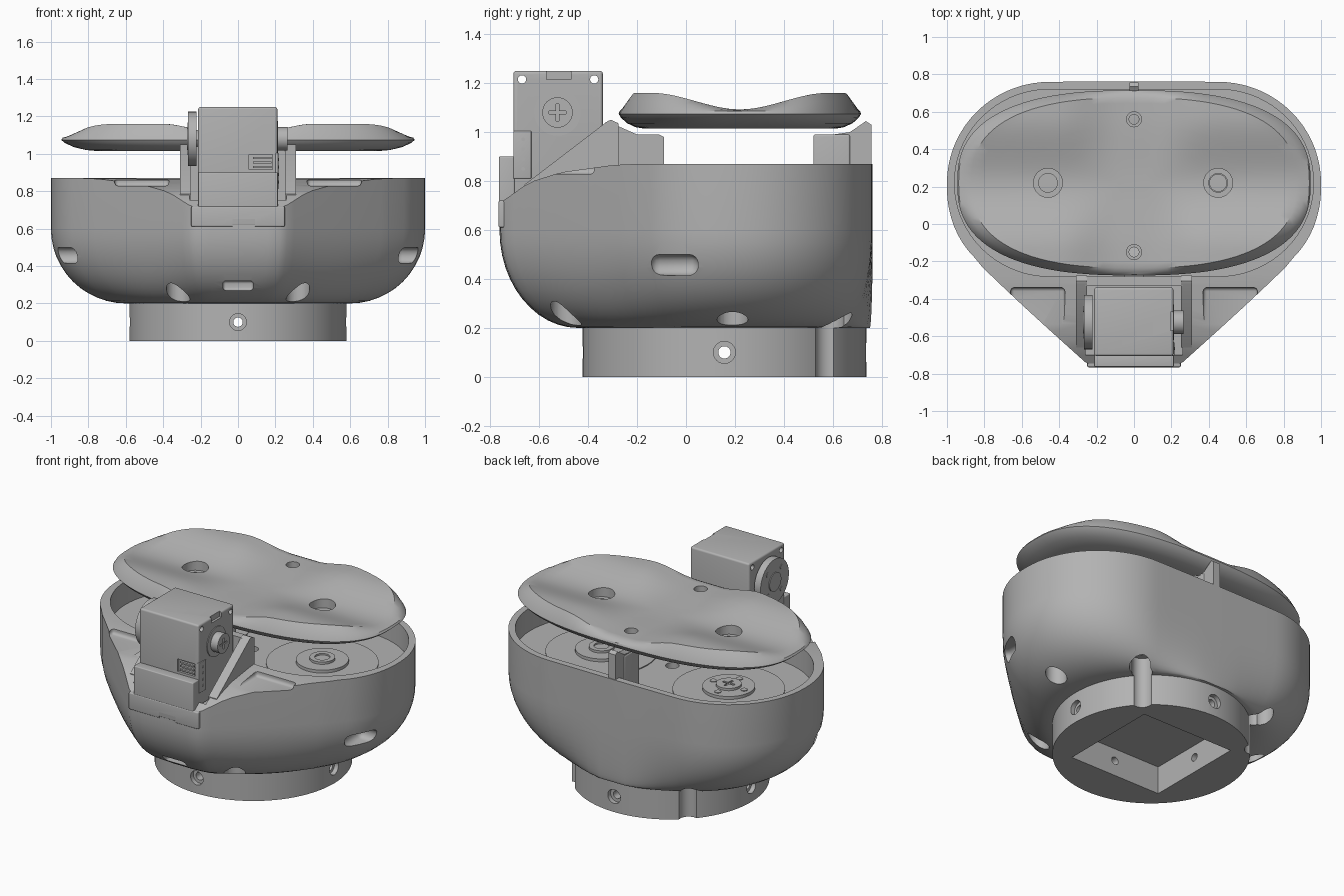
import bpy, bmesh
from math import sin, cos, pi, radians, hypot, copysign
from mathutils import Matrix, Vector

if "Cube" in bpy.data.objects:
    bpy.data.objects.remove(bpy.data.objects["Cube"])

TONE = (0.45, 0.45, 0.45, 1)
grey = bpy.data.materials.new("plain grey")
grey.use_nodes = True
grey.diffuse_color = TONE
grey.node_tree.nodes["Principled BSDF"].inputs["Base Color"].default_value = TONE


def finish(name, bm):
    bmesh.ops.recalc_face_normals(bm, faces=bm.faces)
    mesh = bpy.data.meshes.new(name)
    bm.to_mesh(mesh)
    bm.free()
    mesh.materials.append(grey)
    ob = bpy.data.objects.new(name, mesh)
    bpy.context.collection.objects.link(ob)
    return ob


def box(name, x, y, z, bevel=0.0):
    bm = bmesh.new()
    size = Vector((x[1] - x[0], y[1] - y[0], z[1] - z[0]))
    mid = Vector((x[0] + x[1], y[0] + y[1], z[0] + z[1])) / 2
    bmesh.ops.create_cube(bm, size=1, matrix=Matrix.Translation(mid) @ Matrix.Diagonal((*size, 1)))
    if bevel:
        bmesh.ops.bevel(bm, geom=bm.edges[:], offset=bevel, segments=4, affect='EDGES', profile=0.5)
    return finish(name, bm)


def cyl(name, centre, r, depth, axis='Z', sides=32):
    bm = bmesh.new()
    turn = {'X': Matrix.Rotation(pi / 2, 4, 'Y'), 'Y': Matrix.Rotation(pi / 2, 4, 'X'),
            'Z': Matrix.Identity(4)}[axis]
    bmesh.ops.create_cone(bm, cap_ends=True, segments=sides, radius1=r, radius2=r,
                          depth=depth, matrix=Matrix.Translation(centre) @ turn)
    return finish(name, bm)


def extrude(name, pts, offset):
    """Extrude a flat profile of 3D points along an offset."""
    bm = bmesh.new()
    face = bm.faces.new([bm.verts.new(p) for p in pts])
    new = bmesh.ops.extrude_face_region(bm, geom=[face])["geom"]
    bmesh.ops.translate(bm, vec=offset, verts=[v for v in new if isinstance(v, bmesh.types.BMVert)])
    return finish(name, bm)


def prism(name, pts, x0, x1):
    return extrude(name, [(x0, y, z) for y, z in pts], (x1 - x0, 0, 0))


def cut(ob, cutters):
    for c in cutters:
        mod = ob.modifiers.new("cut", 'BOOLEAN')
        mod.operation, mod.solver, mod.object = 'DIFFERENCE', 'EXACT', c
    bpy.context.view_layer.update()
    mesh = bpy.data.meshes.new_from_object(ob.evaluated_get(bpy.context.evaluated_depsgraph_get()))
    ob.modifiers.clear()
    ob.data = mesh
    for c in cutters:
        bpy.data.objects.remove(c)


def lerp_table(table, v):
    for (a, p), (b, q) in zip(table, table[1:]):
        if v <= b:
            return p + (q - p) * max(0, (v - a) / (b - a))
    return table[-1][1]


def smooth(t):
    t = min(1, max(0, t))
    return t * t * (3 - 2 * t)


def skin(bm, rings):
    for lo, hi in zip(rings, rings[1:]):
        for i in range(len(lo)):
            j = (i + 1) % len(lo)
            bm.faces.new((lo[i], lo[j], hi[j], hi[i]))


LOBE_X, MID_Y, BASE_Y, DECK = 0.45, 0.22, 0.157, 0.72

# Bowl: rounded triangular plan lofted down to a circle
half = [(0.08, -0.762), (0.16, -0.7605), (0.225, -0.757), (0.262, -0.738)]
for i in range(12):
    t = i / 12
    bulge = 0.016 * sin(pi * t / 2)
    half.append((0.3 + 0.54 * t + bulge, -0.704 + 0.534 * t - bulge))
for a in range(-45, 91, 5):
    r = 0.022 * (1 - smooth((a + 45) / 50))
    half.append((LOBE_X + (0.55 + r) * cos(radians(a)), MID_Y + (0.54 + r) * sin(radians(a))))
half += [(0.45 - 0.09 * i, 0.76 + 0.0007 * i) for i in range(1, 5)]
outline = half + [(-x, y) for x, y in reversed(half)]
slope = [(-0.76, 0.71), (-0.64, 0.795), (-0.51, 0.836), (-0.3, 0.865), (-0.2, 0.87)]
bm = bmesh.new()
rings = []
for step in range(14):
    a = min(step / 12, 1) * pi / 2
    ring = []
    for x, y in outline:
        dx, dy = x, y - BASE_Y
        k = 0.6 / hypot(dx, dy)
        s = k + (1 - k) * sin(a)
        z = lerp_table(slope, y) if step == 13 else 0.6 - 0.4 * cos(a)
        ring.append(bm.verts.new((dx * s, BASE_Y + dy * s, z)))
    rings.append(ring)
skin(bm, rings)
bm.faces.new(rings[0])
n, top = len(outline), rings[-1]
for i in range(len(half) - 1):
    bm.faces.new((top[i], top[i + 1], top[n - 2 - i], top[n - 1 - i]))
bowl = finish("bowl", bm)

# Two-lobed recess, motor well, slots, shallow pockets and underside vents
arc = [(LOBE_X + 0.51 * cos(radians(a)), MID_Y + 0.5 * sin(radians(a))) for a in range(-90, 91, 5)]
lobes = arc + [(-x, y) for x, y in reversed(arc)]
cutters = [extrude("recess", [(x, y, DECK) for x, y in lobes], (0, 0, 0.5)),
           box("well", (-0.26, 0.26), (-0.7, -0.33), (0.72, 1.2)),
           box("front_slot", (-0.08, 0.08), (-0.85, -0.55), (0.27, 0.32), 0.015),
           cyl("deck_hole", (0, 0.14, DECK), 0.04, 0.1)]
for s in (-1, 1):
    cutters.append(box("side_slot", sorted((s * 0.84, s * 1.1)), (-0.145, 0.05), (0.415, 0.5), 0.038))
    cutters.append(box("pocket", sorted((s * 0.37, s * 0.66)), (-0.57, -0.34), (0.828, 1), 0.02))
    for x, y in ((0.755, 0.19), (0.32, -0.49), (0.47, 0.615)):
        cutters.append(cyl("vent", (s * x, y, 0.22), 0.063, 0.24))
    cutters.append(cyl("groove", (s * 0.43, BASE_Y + 0.43, 0.2), 0.06, 0.26))
cut(bowl, cutters)

# Round foot with square socket, radial screw holes and corner grooves
foot = cyl("foot", (0, BASE_Y, 0.1025), 0.58, 0.205, sides=96)
cutters = [box("socket", (-0.33, 0.33), (BASE_Y - 0.33, BASE_Y + 0.33), (-0.1, 0.18))]
for axis, d in (('X', Vector((1, 0, 0))), ('Y', Vector((0, 1, 0)))):
    mid = Vector((0, BASE_Y, 0.1))
    cutters.append(cyl("hole", mid, 0.025, 2, axis))
    for s in (-1, 1):
        cutters.append(cyl("sink", mid + d * s * 0.6, 0.045, 0.1, axis))
for s in (-1, 1):
    cutters.append(cyl("groove", (s * 0.43, BASE_Y + 0.43, 0.1), 0.06, 0.4))
cut(foot, cutters)


# Saddle-shaped seat plate
def seat_top(x, y):
    return 1.092 + 0.068 * smooth(abs(y - MID_Y) / 0.36) * (0.2 + 0.8 * smooth((abs(x) - 0.08) / 0.32))


def seat_ring(bm, s, height):
    ring = []
    for i in range(96):
        c, d = cos(2 * pi * i / 96), sin(2 * pi * i / 96)
        x = 0.945 * s * copysign(abs(c) ** 0.79, c)
        y = MID_Y + 0.495 * s * copysign(abs(d) ** 0.79, d)
        ring.append(bm.verts.new((x, y, height(x, y))))
    return ring


bm = bmesh.new()
rings = [seat_ring(bm, s, lambda x, y: z) for s, z in
         ((0.79, 1.014), (0.86, 1.02), (0.93, 1.036), (0.98, 1.058), (1.0, 1.074), (0.992, 1.086))]
rings.append(seat_ring(bm, 0.96, lambda x, y: 1.086 + 0.55 * (seat_top(x, y) - 1.086)))
rings += [seat_ring(bm, s / 100, seat_top) for s in (92, 86, 78, 69, 60, 50, 40, 30, 20, 10)]
skin(bm, rings)
bm.faces.new(rings[0])
bm.faces.new(rings[-1])
seat = finish("seat_plate", bm)
cutters = []
for x, y, r in ((-0.46, MID_Y, 0.05), (LOBE_X, MID_Y, 0.05), (0, 0.56, 0.026), (0, -0.15, 0.026)):
    cutters.append(cyl("hole", (x, y, 1.05), r, 0.4))
    cutters.append(cyl("sink", (x, y, 1.14), r * 1.55, 0.2))
cut(seat, cutters)

# Hubs on the deck: a driven horn on the right, an idler on the left
for side, x in (("right", -0.46), ("left", LOBE_X)):
    cyl(side + "_deck_ring", (x, MID_Y, DECK), 0.33, 0.012, sides=64)
    cyl(side + "_hub", (x, MID_Y, DECK + 0.01), 0.155, 0.03, sides=48)
    cap = cyl(side + "_hub_cap", (x, MID_Y, DECK + 0.025), 0.075, 0.03)
    if side == "left":
        cut(cap, [cyl("hole", (x, MID_Y, DECK + 0.05), 0.045, 0.04)])
    else:
        cut(cap, [box("slot", (x - a, x + a), (MID_Y - b, MID_Y + b), (DECK + 0.032, 0.9))
                  for a, b in ((0.04, 0.008), (0.008, 0.04))])
for i in range(4):
    a = pi * i / 2
    cyl("hub_screw", (-0.46 + 0.11 * cos(a), MID_Y + 0.11 * sin(a), DECK + 0.024), 0.02, 0.012, sides=16)

# Seat supports and back rib
prism("front_support", [(-0.29, 0.71), (-0.29, 1.03), (-0.2, 0.99), (-0.11, 0.99), (-0.09, 0.98), (-0.09, 0.71)],
      -0.05, 0.05)
box("back_support", (-0.03, 0.03), (0.52, 0.67), (0.71, 0.99), 0.008)
prism("back_rib", [(0.6, 0.71), (0.6, 0.99), (0.67, 1.0), (0.735, 1.045), (0.757, 1.03), (0.757, 0.71)],
      -0.025, 0.025)

# Motor cradle
for side, s in (("right", -1), ("left", 1)):
    prism(side + "_cradle_wall", [(-0.66, 0.68), (-0.66, 0.785), (-0.32, 1.045), (-0.305, 1.05),
                                  (-0.275, 1.035), (-0.275, 0.68)], s * 0.25, s * 0.31)
box("cradle_back", (-0.26, 0.26), (-0.33, -0.28), (0.7, 1.04))
box("cradle_front", (-0.213, 0.213), (-0.764, -0.7), (0.62, 0.9), 0.006)
lip = box("cradle_lip", (-0.25, 0.25), (-0.766, -0.71), (0.61, 0.72), 0.008)
cut(lip, [box("notch", (-0.03, 0.09), (-0.8, -0.74), (0.6, 0.65))])

# Motor: case with screw holes, horn, idler and connector
motor = box("motor_case", (-0.213, 0.21), (-0.705, -0.34), (0.725, 1.25), 0.012)
cutters = [cyl("hole", (0, y, 1.215), 0.017, 1, 'X', sides=16) for y in (-0.67, -0.375)]
cutters += [box("notch", (0.195, 0.3), (-0.57, -0.47), (1.215, 1.3)),
            box("socket", (0.06, 0.185), (-0.8, -0.69), (0.915, 0.995))]
cut(motor, cutters)
for i in range(3):
    box("connector_pin", (0.08, 0.18), (-0.705, -0.68), (0.925 + i * 0.024, 0.935 + i * 0.024))
box("connector", (0.2, 0.216), (-0.705, -0.632), (0.81, 1.005), 0.004)
for i in range(4):
    cyl("contact", (0.216, -0.665, 0.85 + i * 0.04), 0.008, 0.006, 'X', sides=8)
cyl("motor_horn", (-0.245, -0.525, 1.08), 0.145, 0.045, 'X', sides=48)
cyl("horn_boss", (-0.268, -0.525, 1.08), 0.06, 0.01, 'X')
for i in range(4):
    a = pi / 4 + pi * i / 2
    cyl("horn_screw", (-0.268, -0.525 + 0.1 * cos(a), 1.08 + 0.1 * sin(a)), 0.016, 0.006, 'X', sides=16)
cyl("idler_plate", (0.211, -0.525, 1.08), 0.095, 0.008, 'X')
idler = cyl("idler", (0.235, -0.525, 1.08), 0.062, 0.06, 'X')
cut(idler, [box("slot", (0.257, 0.3), (-0.56, -0.49), (1.074, 1.086)),
            box("slot", (0.257, 0.3), (-0.531, -0.519), (1.045, 1.115))])

# Smooth rounded surfaces, keep hard edges
bpy.ops.object.select_all(action='DESELECT')
for ob in bpy.context.collection.objects:
    if ob.type == 'MESH':
        ob.select_set(True)
        bpy.context.view_layer.objects.active = ob
bpy.ops.object.shade_smooth_by_angle(angle=radians(32))
